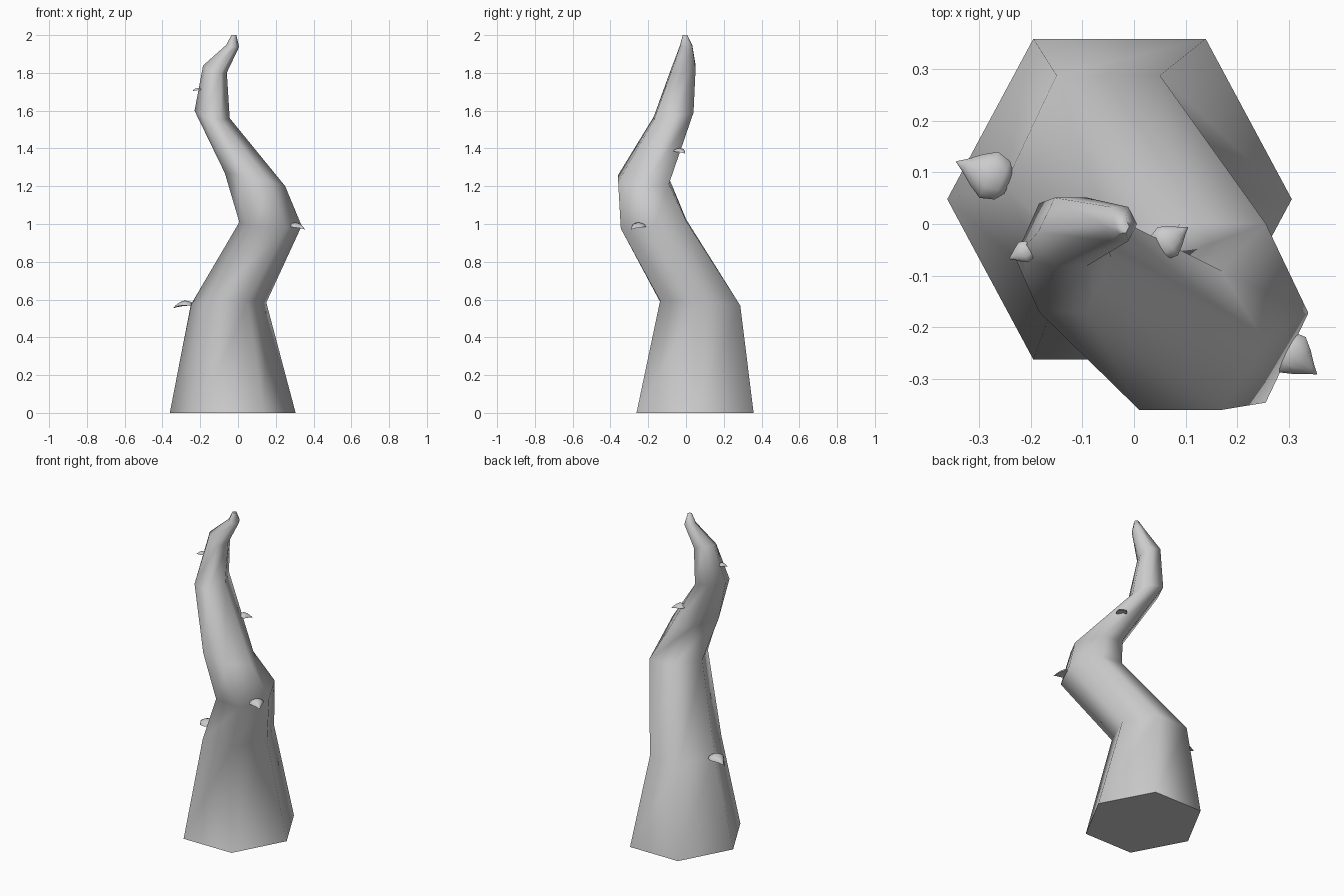
import bpy, bmesh, math
from mathutils import Matrix, Vector

if "Cube" in bpy.data.objects:
    bpy.data.objects.remove(bpy.data.objects["Cube"])


def make_object(name, rings, angle):
    """Skin a list of point rings into a capped, smooth-shaded mesh."""
    bm = bmesh.new()
    loops = [[bm.verts.new(p) for p in ring] for ring in rings]
    n = len(loops[0])
    for a, b in zip(loops, loops[1:]):
        for i in range(n):
            j = (i + 1) % n
            bm.faces.new((a[i], a[j], b[j], b[i]))
    bm.faces.new(loops[0][::-1])
    bm.faces.new(loops[-1])
    bmesh.ops.recalc_face_normals(bm, faces=bm.faces)
    mesh = bpy.data.meshes.new(name)
    bm.to_mesh(mesh)
    bm.free()
    obj = bpy.data.objects.new(name, mesh)
    bpy.context.collection.objects.link(obj)
    bpy.ops.object.select_all(action='DESELECT')
    obj.select_set(True)
    bpy.context.view_layer.objects.active = obj
    bpy.ops.object.shade_smooth_by_angle(angle=math.radians(angle))
    return obj


# Twisting six-sided stalk: centre x, y, z, radius x, radius y, slope x, slope y
sections = [
    (-0.028, 0.048, 0.00, 0.333, 0.358, 0, 0),
    (-0.050, 0.075, 0.578, 0.200, 0.245, 0.03, -0.06),
    (0.172, -0.172, 1.00, 0.165, 0.200, -0.06, 0.11),
    (0.090, -0.225, 1.235, 0.160, 0.155, -0.22, -0.05),
    (-0.137, -0.065, 1.58, 0.093, 0.121, -0.21, 0.19),
    (-0.122, -0.015, 1.82, 0.063, 0.076, -0.30, 0.20),
    (-0.028, 0.000, 1.943, 0.034, 0.038, -0.15, 0.10),
    (-0.022, -0.005, 2.00, 0.013, 0.014, 0, 0),
]
rings = []
for cx, cy, cz, rx, ry, sx, sy in sections:
    ring = []
    for k in range(6):
        dx = rx * math.cos(k * math.pi / 3)
        dy = ry * math.sin(k * math.pi / 3)
        ring.append((cx + dx, cy + dy, cz + sx * dx + sy * dy))
    rings.append(ring)
make_object("stalk", rings, 75)


# Hooked thorns: domed leaf shape, flat underneath, tip bending down
def thorn(name, centre, heading, size):
    # position along length, half width, dome height, drop
    stations = [(-0.50, 0.22, 0.10, 0.0), (-0.36, 0.40, 0.22, 0.0),
                (-0.08, 0.48, 0.27, 0.0), (0.18, 0.32, 0.22, -0.03),
                (0.42, 0.13, 0.12, -0.08), (0.60, 0.01, 0.01, -0.14)]
    place = (Matrix.Translation(centre)
             @ Matrix.Rotation(math.radians(heading), 4, 'Z')
             @ Matrix.Scale(size, 4))
    rings = []
    for x, w, h, d in stations:
        arch = [math.pi * k / 6 for k in range(7)]
        rings.append([place @ Vector((x, w * math.cos(a), d + h * math.sin(a)))
                      for a in arch])
    make_object(name, rings, 60)


thorn("thorn_low", (-0.288, 0.098, 0.568), 158, 0.100)
thorn("thorn_middle", (0.311, -0.257, 0.984), -38, 0.090)
thorn("thorn_high", (0.070, -0.030, 1.383), 35, 0.070)
thorn("thorn_top", (-0.217, -0.056, 1.709), 205, 0.045)
